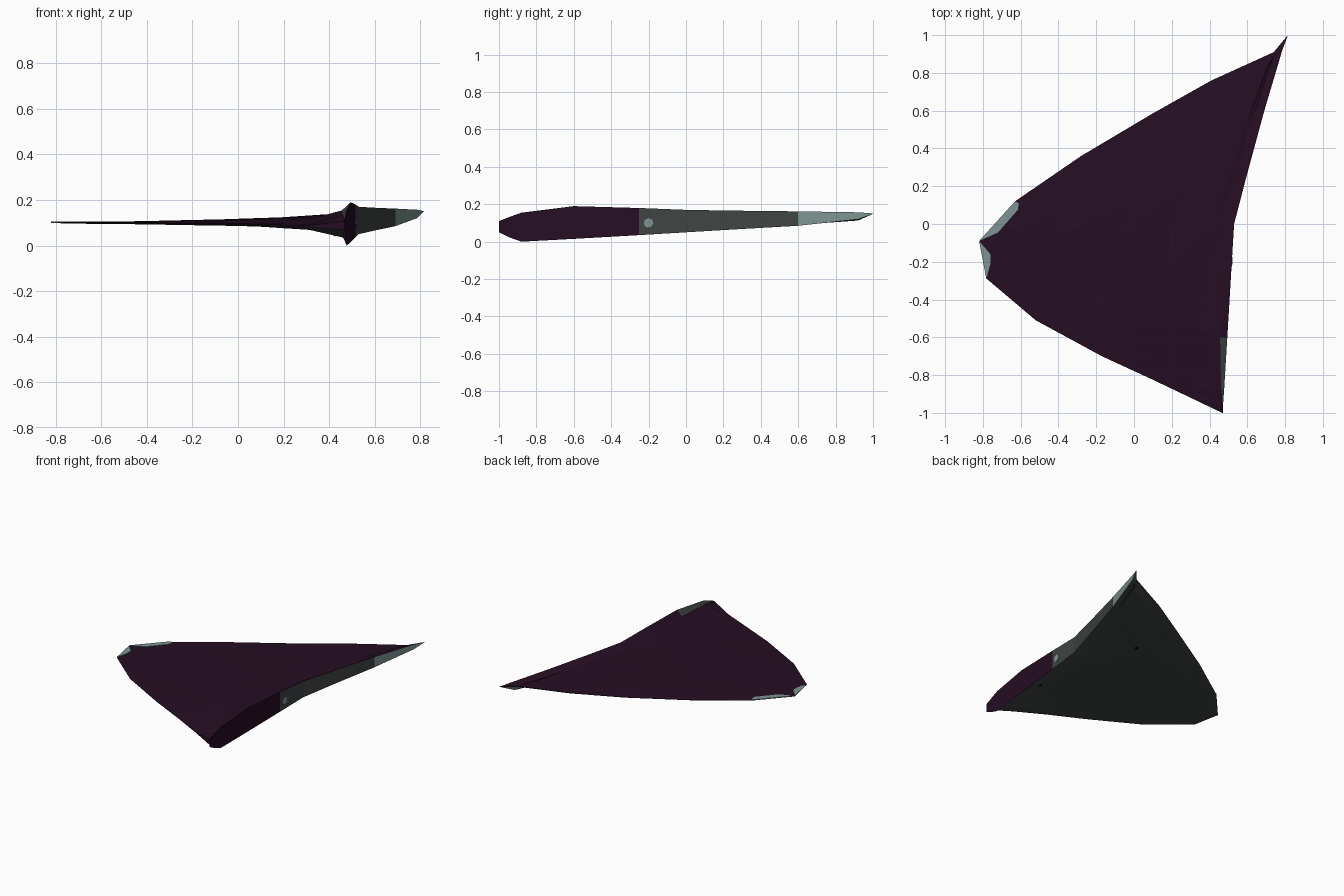
import bpy, bmesh, math
from mathutils import Vector

if "Cube" in bpy.data.objects:
    bpy.data.objects.remove(bpy.data.objects["Cube"])


def mat(name, rgb):
    m = bpy.data.materials.new(name)
    m.diffuse_color = (*rgb, 1)
    m.use_nodes = True
    m.node_tree.nodes["Principled BSDF"].inputs["Base Color"].default_value = m.diffuse_color
    return m


PURPLE = mat("dark_purple", (0.0185, 0.0044, 0.016))
GREY = mat("green_grey", (0.050, 0.060, 0.058))
TEAL = mat("pale_teal", (0.205, 0.296, 0.29))
BLACK = mat("black", (0.003, 0.003, 0.003))


def finish(name, bm, mats):
    bmesh.ops.recalc_face_normals(bm, faces=bm.faces)
    me = bpy.data.meshes.new(name)
    bm.to_mesh(me)
    bm.free()
    for m in mats:
        me.materials.append(m)
    ob = bpy.data.objects.new(name, me)
    bpy.context.collection.objects.link(ob)
    return ob


# Thick root wall stations: y, x, top z, bottom z, inset of the flare
WALL = [(-1, .47, .11, .05, .003), (-.95, .472, .13, .025, .008),
        (-.88, .477, .155, 0, .016), (-.6, .494, .19, .015, .038),
        (-.25, .515, .18, .035, .07), (0, .53, .17, .05, .06),
        (.25, .595, .166, .065, .055), (.6, .69, .162, .085, .05),
        (.92, .785, .157, .12, .035), (1, .815, .151, .149, 0)]
# Fin sections towards the tip: low end, high end, bend, z follow, half thickness
LEVELS = [((.30, -.92), (.74, .91), .9, .8, .031),
          ((.09, -.82), (.41, .76), .5, .4, .02),
          ((-.17, -.70), (.09, .58), .25, .1, .014),
          ((-.52, -.51), (-.28, .36), .1, 0, .007),
          ((-.78, -.29), (-.63, .12), 0, 0, .004),
          ((-.82, -.09), (-.82, -.09), 0, 0, .001)]

top = [[(x, y, a) for y, x, a, b, i in WALL],
       [(x - i, y, .1 + .6 * (a - .1) if i else a) for y, x, a, b, i in WALL]]
bot = [[(x, y, b) for y, x, a, b, i in WALL],
       [(x - i, y, .1 + .65 * (b - .1) if i else b) for y, x, a, b, i in WALL]]
for lo, hi, bend, follow, half in LEVELS:
    tr, br = [], []
    for y, x, a, b, i in WALL:
        t = (y + 1) / 2
        p = Vector(lo).lerp(Vector(hi), t)
        p.x += bend * (x - (.47 + .345 * t))
        z = .1 + follow * ((a + b) / 2 - .1)
        h = half * (.1 + .9 * max(0, math.sin(math.pi * t)) ** .6)
        tr.append((p.x, p.y, z + h))
        br.append((p.x, p.y, z - h))
    top.append(tr)
    bot.append(br)

# Fin blade
bm = bmesh.new()
T = [[bm.verts.new(p) for p in r] for r in top]
B = [[bm.verts.new(p) for p in r] for r in bot]
n = len(WALL)


def tri(mi, *v):
    bm.faces.new(v).material_index = mi


for k in range(len(T) - 1):
    for j in range(n - 1):
        y0, y1 = WALL[j][0], WALL[j + 1][0]
        # grey sliver on the inner slope of the flare
        s = k == 0 and y0 >= -.95
        tri(1 if s and y1 <= -.6 else 0, T[k][j], T[k][j + 1], T[k + 1][j])
        tri(1 if s and y1 <= -.25 else 0, T[k][j + 1], T[k + 1][j + 1], T[k + 1][j]) \
            if not (s and y0 == -.6) else \
            tri(0, T[k][j + 1], T[k + 1][j + 1], T[k + 1][j])
        # underside
        tri(1, B[k][j], B[k + 1][j], B[k][j + 1])
        tri(1, B[k][j + 1], B[k + 1][j], B[k + 1][j + 1])
    # leading and trailing edges
    for j in (0, n - 1):
        tri(0, T[k][j], T[k + 1][j], B[k + 1][j], B[k][j])
# root wall in three colour bands
for j in range(n - 1):
    y = (WALL[j][0] + WALL[j + 1][0]) / 2
    tri(0 if y < -.25 else 1 if y < .6 else 2,
        T[0][j], B[0][j], B[0][j + 1], T[0][j + 1])
bmesh.ops.remove_doubles(bm, verts=bm.verts, dist=1e-4)
finish("fin_blade", bm, [PURPLE, GREY, TEAL])


# Pale trim plates on the tip edges
def plate(name, pts):
    bm = bmesh.new()
    f = bm.faces.new([bm.verts.new((x, y, .1015)) for x, y in pts])
    r = bmesh.ops.extrude_face_region(bm, geom=[f])
    bmesh.ops.translate(bm, vec=(0, 0, .0045),
                        verts=[v for v in r["geom"] if isinstance(v, bmesh.types.BMVert)])
    finish(name, bm, [TEAL])


plate("tip_trim_rear", [(-.82, -.09), (-.63, .12), (-.61, .11), (-.615, .075), (-.72, -.045)])
plate("tip_trim_front", [(-.82, -.09), (-.76, -.16), (-.76, -.21), (-.782, -.29)])


# Small round studs
def stud(name, loc, rot, r, m):
    bm = bmesh.new()
    bmesh.ops.create_cone(bm, cap_ends=True, segments=8, radius1=r, radius2=r, depth=.009)
    ob = finish(name, bm, [m])
    ob.location, ob.rotation_euler = loc, rot


stud("root_stud", (.5165, -.2, .1), (0, math.pi / 2, math.radians(-3.4)), .026, TEAL)
stud("underside_stud_middle", (.21, .28, .08), (0, 0, 0), .011, BLACK)
stud("underside_stud_front", (.42, -.49, .05), (0, math.radians(35), 0), .011, BLACK)
